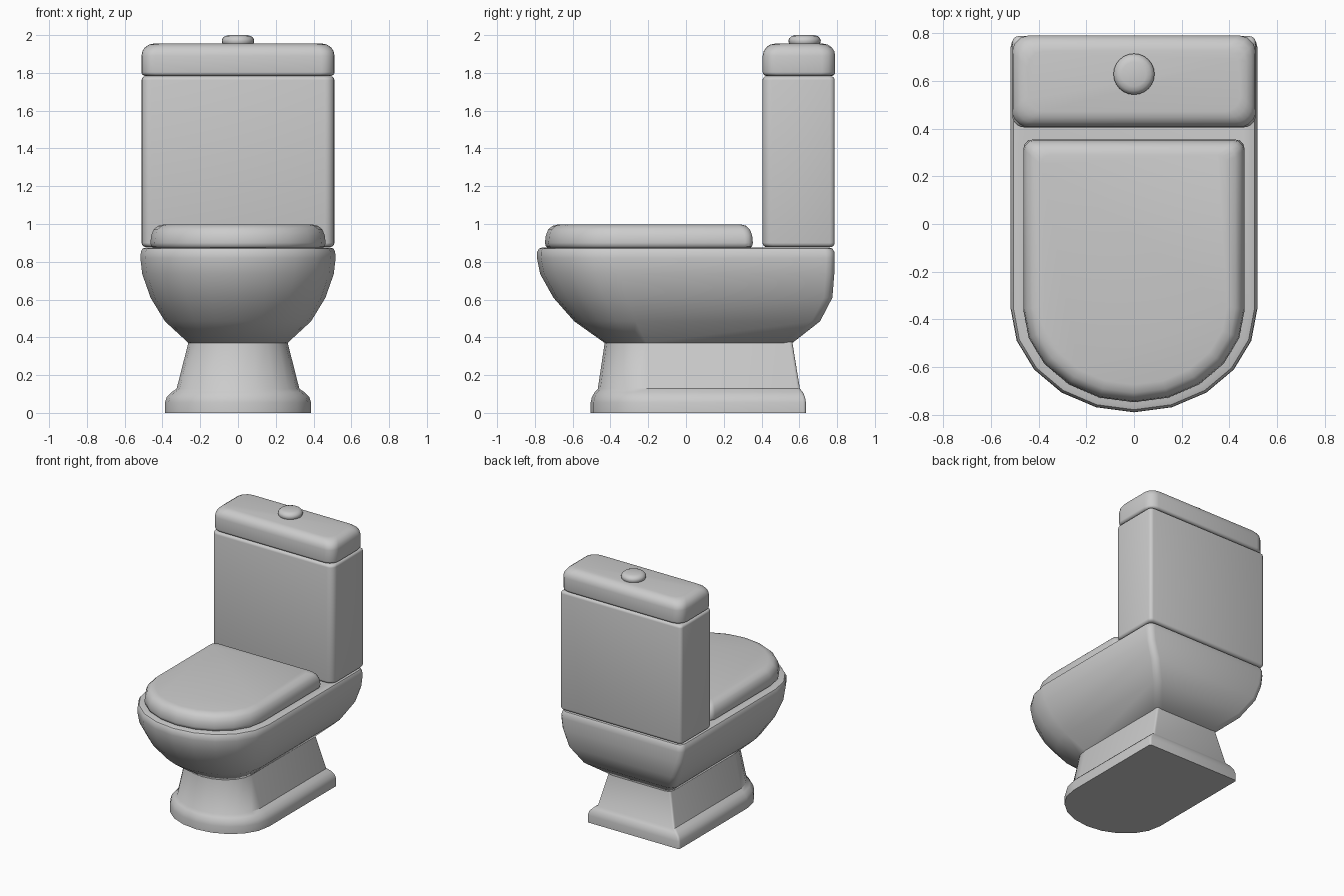
import bpy, bmesh, math

if "Cube" in bpy.data.objects:
    bpy.data.objects.remove(bpy.data.objects["Cube"])


def outline(w, yf, yb, rx, ry, rb, n_front=5, n_back=3):
    """Rounded plan outline: front corners are elliptical (rx, ry), back corners round (rb)."""
    half = []
    for i in range(n_front + 1):
        a = math.pi / 2 * i / n_front
        half.append((w - rx + rx * math.sin(a), yf + ry - ry * math.cos(a)))
    for i in range(n_back + 1):
        a = math.pi / 2 * i / n_back
        half.append((w - rb + rb * math.cos(a), yb - rb + rb * math.sin(a)))
    pts = half + [(-x, y) for x, y in reversed(half)]
    clean = []
    for p in pts:
        if not clean or math.dist(p, clean[-1]) > 1e-5:
            clean.append(p)
    if math.dist(clean[0], clean[-1]) < 1e-5:
        clean.pop()
    return clean


def loft(name, sections, angle=40):
    """Closed body through stacked (z, outline) sections."""
    bm = bmesh.new()
    rings = [[bm.verts.new((x, y, z)) for x, y in pts] for z, pts in sections]
    n = len(rings[0])
    for a, b in zip(rings, rings[1:]):
        for i in range(n):
            j = (i + 1) % n
            bm.faces.new((a[i], a[j], b[j], b[i]))
    bm.faces.new(rings[0][::-1])
    bm.faces.new(rings[-1])
    bmesh.ops.recalc_face_normals(bm, faces=bm.faces)
    me = bpy.data.meshes.new(name)
    bm.to_mesh(me)
    bm.free()
    ob = bpy.data.objects.new(name, me)
    bpy.context.collection.objects.link(ob)
    bpy.ops.object.select_all(action='DESELECT')
    ob.select_set(True)
    bpy.context.view_layer.objects.active = ob
    bpy.ops.object.shade_smooth_by_angle(angle=math.radians(angle))
    return ob


def d_loft(name, rows, rb):
    """Loft with a D-shaped plan; rows are (z, half width, front y, back y)."""
    return loft(name, [(z, outline(w, yf, yb, w, 0.84 * w, rb)) for z, w, yf, yb in rows])


def rounded_box(name, w, y0, y1, z0, z1, rf, rb, r_bot, r_top, n=4):
    """Box with rounded upright edges and rounded top and bottom rims."""
    rows = []
    for i in range(n + 1):
        a = math.pi / 2 * i / n
        rows.append((z0 + r_bot * (1 - math.cos(a)), r_bot * (1 - math.sin(a))))
    for i in range(n + 1):
        a = math.pi / 2 * i / n
        rows.append((z1 - r_top * (1 - math.sin(a)), r_top * (1 - math.cos(a))))
    return loft(name, [(z, outline(w - d, y0 + d, y1 - d, rf, rf, rb)) for z, d in rows])


# Pedestal with its flared foot
d_loft("pedestal", [
    (0.0, 0.387, -0.505, 0.635), (0.055, 0.387, -0.505, 0.635),
    (0.085, 0.377, -0.498, 0.63), (0.11, 0.352, -0.483, 0.618),
    (0.128, 0.325, -0.467, 0.603), (0.375, 0.262, -0.43, 0.563)], 0.015)

# Bowl, widening upwards to a rounded rim
d_loft("bowl", [
    (0.37, 0.262, -0.43, 0.563), (0.485, 0.387, -0.592, 0.71),
    (0.61, 0.463, -0.702, 0.775), (0.735, 0.507, -0.772, 0.785),
    (0.82, 0.517, -0.789, 0.787), (0.853, 0.514, -0.788, 0.785),
    (0.87, 0.505, -0.778, 0.776), (0.876, 0.485, -0.758, 0.756)], 0.045)

# Closed seat lid
d_loft("seat_lid", [
    (0.872, 0.445, -0.728, 0.338), (0.882, 0.459, -0.742, 0.35),
    (0.90, 0.464, -0.747, 0.354), (0.94, 0.459, -0.742, 0.35),
    (0.97, 0.447, -0.73, 0.339), (0.99, 0.425, -0.708, 0.319),
    (0.998, 0.39, -0.673, 0.29)], 0.04)

# Cistern, its cover and the flush button
rounded_box("cistern", 0.51, 0.405, 0.787, 0.878, 1.782, 0.05, 0.025, 0.022, 0.02)
rounded_box("cistern_cover", 0.511, 0.406, 0.79, 1.784, 1.955, 0.07, 0.07, 0.02, 0.065)
r = 0.086
button_rows = [(1.945, r - 0.01), (1.958, r - 0.003), (1.97, r), (1.983, r - 0.004),
               (1.994, r - 0.016), (2.0, r - 0.035)]
loft("flush_button", [(z, outline(q, 0.628 - q, 0.628 + q, q, q, q, 6, 6))
                      for z, q in button_rows])
